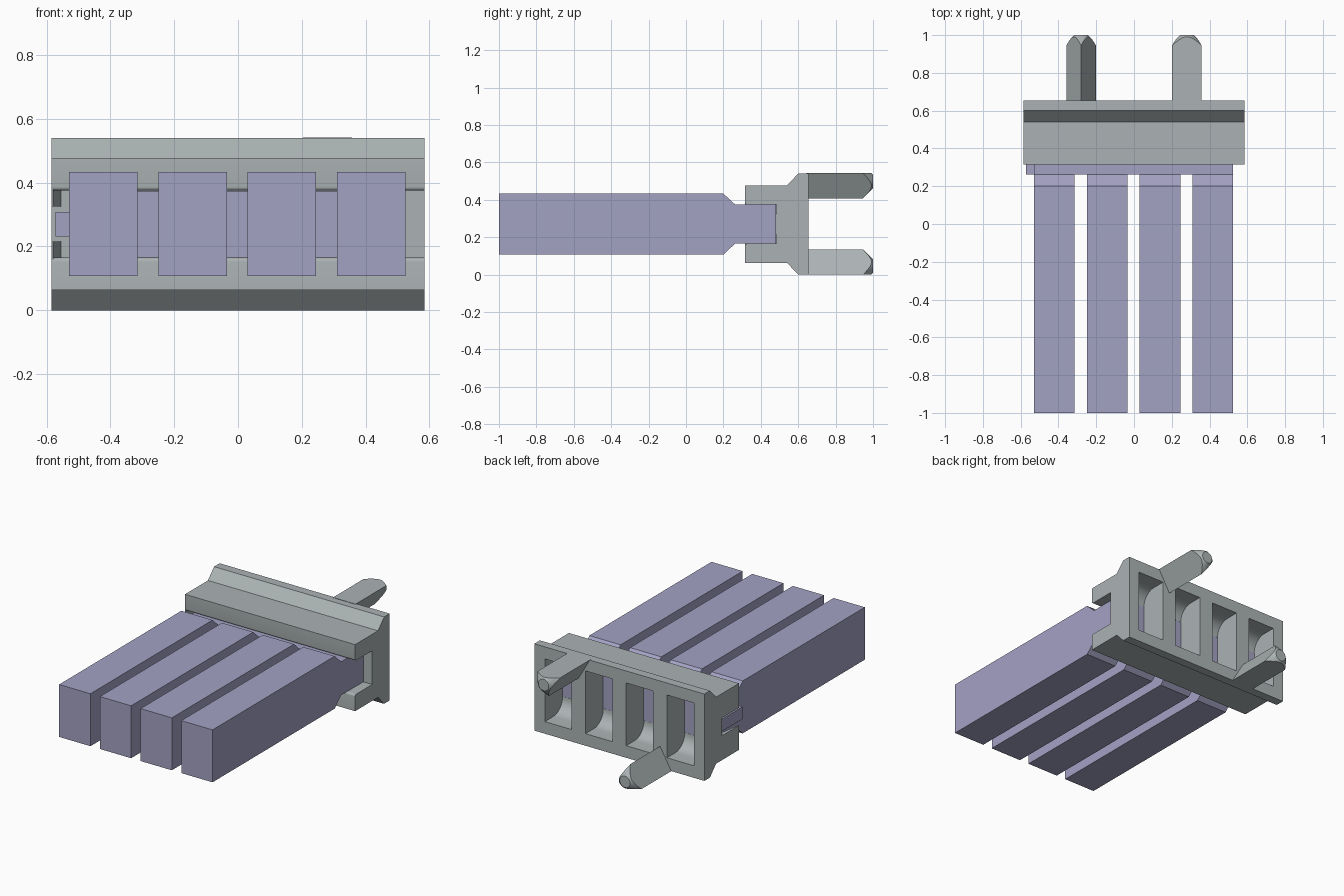
import bpy, bmesh, math
from mathutils import Matrix

cube = bpy.data.objects.get("Cube")
if cube:
    bpy.data.objects.remove(cube, do_unlink=True)


def material(name, rgb):
    m = bpy.data.materials.new(name)
    m.use_nodes = True
    m.diffuse_color = (*rgb, 1)
    node = next(n for n in m.node_tree.nodes if n.type == 'BSDF_PRINCIPLED')
    node.inputs["Base Color"].default_value = (*rgb, 1)
    node.inputs["Roughness"].default_value = 0.6
    return m


GREY = material("cool grey", (0.41, 0.45, 0.455))
LILAC = material("muted lilac", (0.37, 0.36, 0.55))


def to_object(name, bm, mat):
    bmesh.ops.recalc_face_normals(bm, faces=bm.faces)
    me = bpy.data.meshes.new(name)
    bm.to_mesh(me)
    bm.free()
    me.materials.append(mat)
    ob = bpy.data.objects.new(name, me)
    bpy.context.collection.objects.link(ob)
    return ob


def prism(name, pts, place, a, b, mat):
    """Extrude a 2D outline from a to b; place(u, v, t) gives the 3D point."""
    bm = bmesh.new()
    lo = [bm.verts.new(place(u, v, a)) for u, v in pts]
    hi = [bm.verts.new(place(u, v, b)) for u, v in pts]
    n = len(pts)
    bm.faces.new(lo)
    bm.faces.new(hi)
    for i in range(n):
        j = (i + 1) % n
        bm.faces.new((lo[i], lo[j], hi[j], hi[i]))
    return to_object(name, bm, mat)


def along_x(u, v, t): return (t, u, v)    # outline in y, z
def along_y(u, v, t): return (u, t, v)    # outline in x, z
def along_z(u, v, t): return (u, v, t)    # outline in x, y


def boolean(ob, other, op):
    mod = ob.modifiers.new("cut", 'BOOLEAN')
    mod.operation, mod.object, mod.solver = op, other, 'EXACT'
    bpy.context.view_layer.objects.active = ob
    bpy.ops.object.modifier_apply(modifier=mod.name)
    bpy.data.objects.remove(other, do_unlink=True)


def smooth(ob):
    bpy.ops.object.select_all(action='DESELECT')
    ob.select_set(True)
    bpy.context.view_layer.objects.active = ob
    bpy.ops.object.shade_smooth_by_angle(angle=math.radians(30))


MID = 0.27   # height of the mirror plane


def mirrored(half):
    """Add the same outline reflected in height, in reverse order."""
    return half + [(y, 2 * MID - z) for y, z in reversed(half)]


PITCH = [-0.42, -0.14, 0.14, 0.42]

# Bracket: C-shaped rail with rounded lips
lip = [(0.327 - 0.012 * math.cos(a), 0.153 + 0.012 * math.sin(a))
       for a in (math.pi / 2 * i / 5 for i in range(6))]
lower = [(0.655, 0), (0.60, 0), (0.54, 0.063), (0.315, 0.063)] + lip + [(0.483, 0.165)]
bracket = prism("bracket", mirrored(lower), along_x, -0.585, 0.585, GREY)

# Windows through the back plate, with curved floor and roof
R = 0.09
bowl = [(0.57 - R * math.cos(a), 0.165 - R * math.sin(a))
        for a in (math.pi / 2 * i / 8 for i in range(9))]
window = mirrored([(0.45, 0.167), (0.481, 0.167)] + bowl[1:] + [(0.70, 0.075)])
for cx in PITCH:
    cutter = prism("window_cutter", window, along_x, cx - 0.0925, cx + 0.0925, GREY)
    cutter.hide_render = True
    boolean(bracket, cutter, 'DIFFERENCE')
smooth(bracket)

# Tapered end lips either side of the keyway
wedge = [(-0.585, 0.316), (-0.58, 0.316), (-0.555, 0.484), (-0.585, 0.484)]
for name, z0, z1 in (("lower_end_lip", 0.15, 0.215), ("upper_end_lip", 0.325, 0.39)):
    prism(name, wedge, along_z, z0, z1, GREY)

# Triangular pegs with conical tips
W = 0.155
H = W * math.sqrt(3) / 2
for name, cx, base, up in (("upper_peg", 0.28, 0.542, -1), ("lower_peg", -0.28, 0.0, 1)):
    tri = [(cx - W / 2, base), (cx + W / 2, base), (cx, base + up * H)]
    peg = prism(name, tri, along_y, 0.645, 1.0, GREY)
    bm = bmesh.new()
    place = Matrix.Translation((cx, 0.80, base + up * H / 3)) @ Matrix.Rotation(-math.pi / 2, 4, 'X')
    bmesh.ops.create_cone(bm, cap_ends=True, segments=48, radius1=0.436,
                          radius2=0.036, depth=0.4, matrix=place)
    cone = to_object("tip_cutter", bm, GREY)
    cone.hide_render = True
    boolean(peg, cone, 'INTERSECT')
    smooth(peg)

# Four bars, chamfered down to the connecting tongue
bar = mirrored([(-1, 0.107), (0.20, 0.107), (0.262, 0.165)])
for i, cx in enumerate(PITCH):
    prism(f"bar_{i + 1}", bar, along_x, cx - 0.11, cx + 0.105, LILAC)

# Tongue held in the slot, and its side key
prism("tongue", mirrored([(0.262, 0.166), (0.482, 0.166)]), along_x, -0.53, 0.525, LILAC)
prism("tongue_key", mirrored([(0.262, 0.232), (0.482, 0.232)]), along_x, -0.573, -0.53, LILAC)
